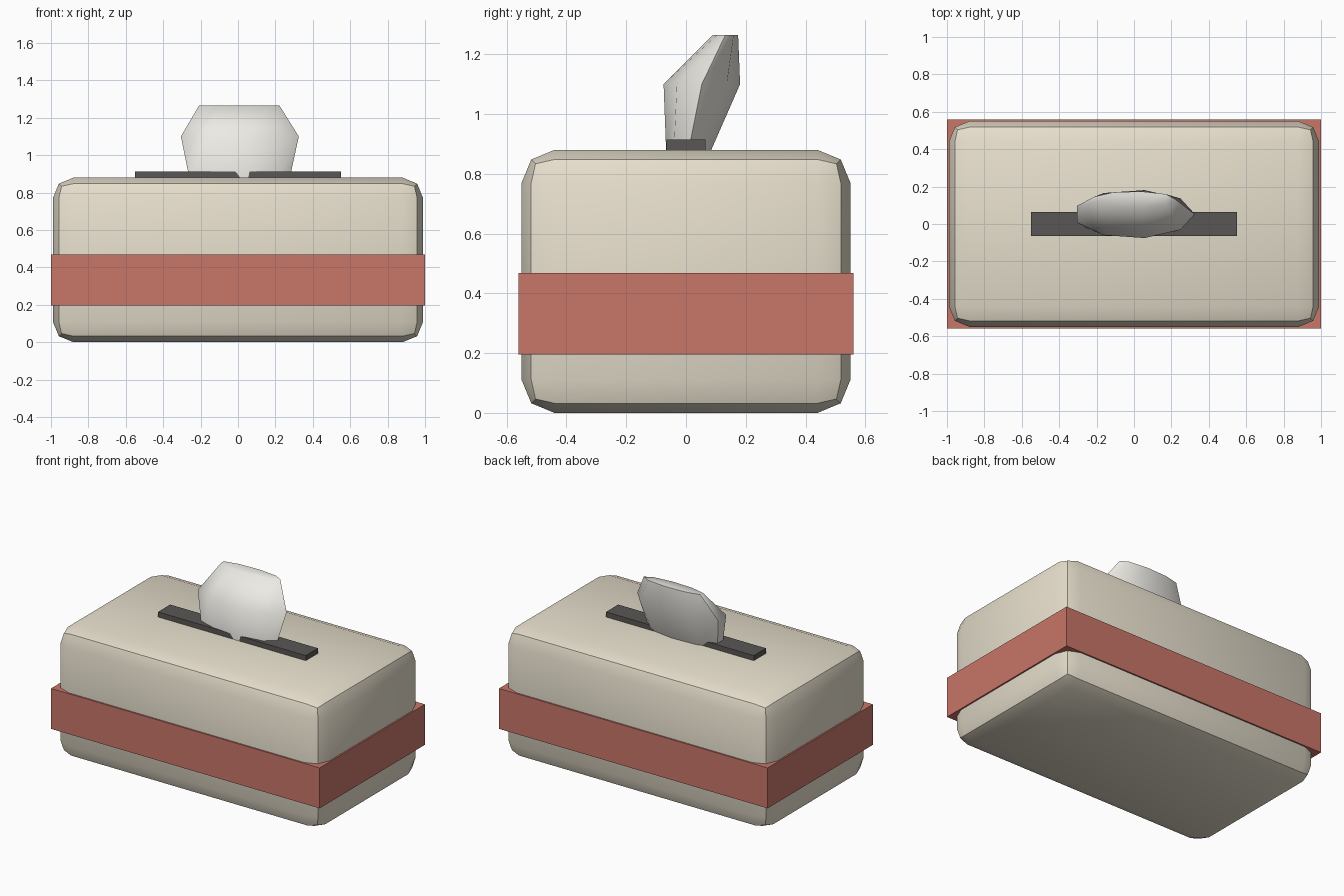
import bpy, bmesh
from math import cos, sin, radians, tau

if "Cube" in bpy.data.objects:
    bpy.data.objects.remove(bpy.data.objects["Cube"])


def paint(obj, name, rgb):
    mat = bpy.data.materials.get(name) or bpy.data.materials.new(name)
    mat.diffuse_color = (*rgb, 1)
    mat.use_nodes = True
    mat.node_tree.nodes["Principled BSDF"].inputs["Base Color"].default_value = mat.diffuse_color
    obj.data.materials.append(mat)


def smooth(obj, angle):
    bpy.ops.object.select_all(action='DESELECT')
    obj.select_set(True)
    bpy.context.view_layer.objects.active = obj
    bpy.ops.object.shade_smooth_by_angle(angle=radians(angle))


def finish(bm, name):
    mesh = bpy.data.meshes.new(name)
    bmesh.ops.recalc_face_normals(bm, faces=bm.faces[:])
    bm.to_mesh(mesh)
    bm.free()
    obj = bpy.data.objects.new(name, mesh)
    bpy.context.collection.objects.link(obj)
    return obj


def box(name, hx, hy, z0, z1, bevel=0):
    bm = bmesh.new()
    bmesh.ops.create_cube(bm, size=2)
    for v in bm.verts:
        v.co = (v.co.x * hx, v.co.y * hy, z0 if v.co.z < 0 else z1)
    if bevel:
        bmesh.ops.bevel(bm, geom=bm.edges[:], offset=bevel, segments=2,
                        profile=0.5, affect='EDGES')
    return finish(bm, name)


# Rounded box body
body = box("box_body", 0.99, 0.55, 0, 0.88, bevel=0.11)
paint(body, "cream", (0.80, 0.74, 0.61))
smooth(body, 30)

# Coloured band around the body
band = box("band", 1.0, 0.56, 0.196, 0.468)
paint(band, "red", (0.58, 0.18, 0.14))

# Dark dispensing slot
slot = box("slot", 0.55, 0.065, 0.85, 0.914)
paint(slot, "charcoal", (0.10, 0.095, 0.09))

# Tissue: nine-sided loft leaning backwards; (x radius, y radius, y centre, z)
SIDES = 9
sections = [(0.273, 0.072, 0.005, 0.86),
            (0.325, 0.130, 0.053, 1.10),
            (0.222, 0.043, 0.132, 1.265)]
bm = bmesh.new()
rings = [[bm.verts.new((rx * cos(tau * i / SIDES), cy + ry * sin(tau * i / SIDES), z))
          for i in range(SIDES)] for rx, ry, cy, z in sections]
for low, high in zip(rings, rings[1:]):
    for i in range(SIDES):
        j = (i + 1) % SIDES
        bm.faces.new((low[i], low[j], high[j], high[i]))
bm.faces.new(rings[0][::-1])
bm.faces.new(rings[-1])
tissue = finish(bm, "tissue")
paint(tissue, "white", (0.85, 0.83, 0.78))
smooth(tissue, 60)
